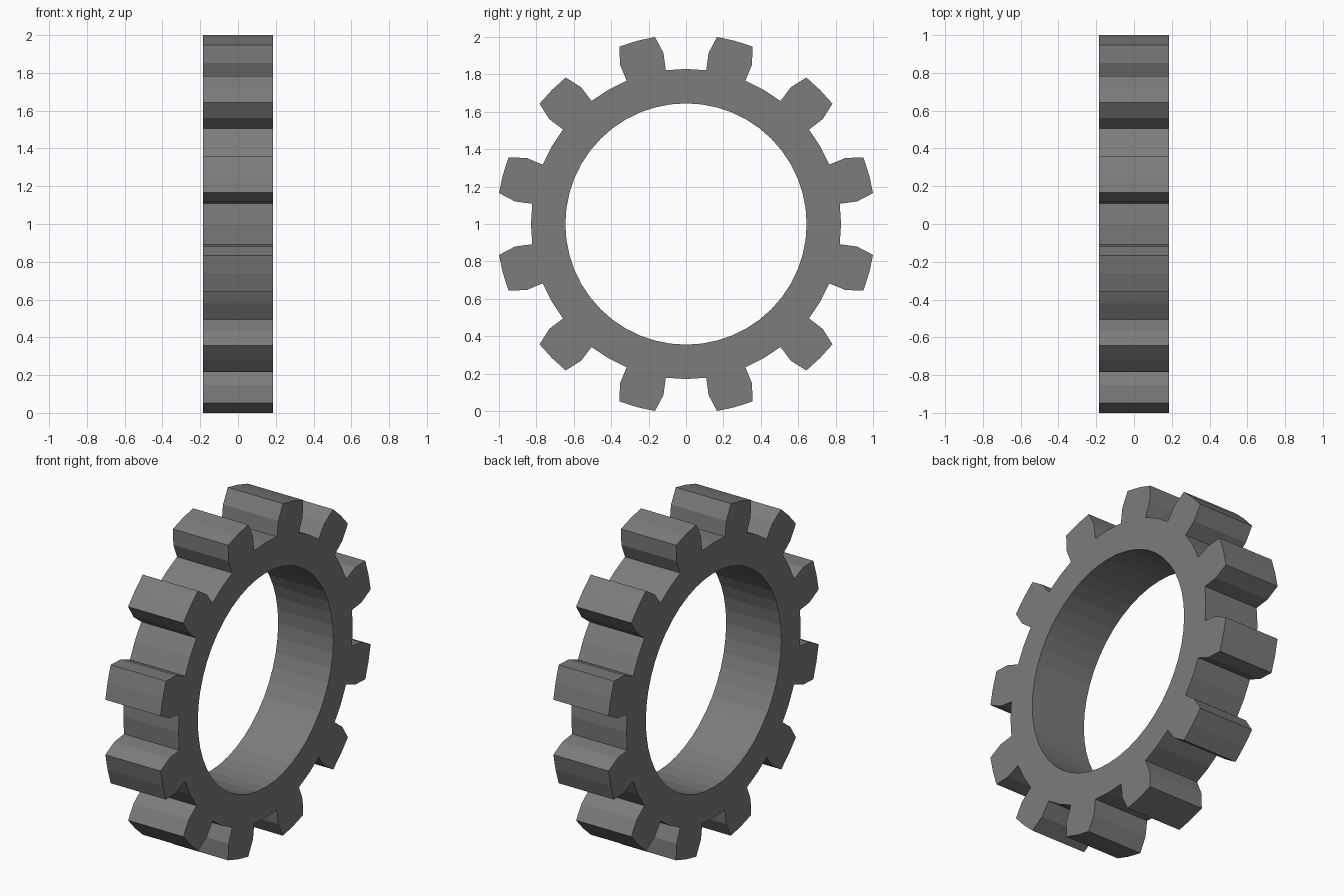
import bpy, bmesh
from math import sin, cos, radians

if "Cube" in bpy.data.objects:
    bpy.data.objects.remove(bpy.data.objects["Cube"])

TEETH = 12
R_TIP, R_PITCH, R_ROOT, R_BORE = 1.0135, 0.9214, 0.829, 0.645
HALF_W = 0.184
TAPER = 1.9          # degrees each flank leans in at the tip
STEP = 7.5           # degrees between neighbouring profile points

bm = bmesh.new()


def vert(r, deg, x):
    a = radians(deg)
    return bm.verts.new((x, r * sin(a), 1 + r * cos(a)))


def side(x):
    """Flat gear outline on one side: bore to root ring plus the teeth."""
    n = TEETH * 4
    start = 7.5
    bore = [vert(R_BORE, start + i * STEP, x) for i in range(n)]
    root = [vert(R_ROOT, start + i * STEP, x) for i in range(n)]
    for i in range(n):
        j = (i + 1) % n
        bm.faces.new((bore[i], root[i], root[j], bore[j]))
    # Each tooth spans two steps, each valley two more
    for k in range(TEETH):
        low = root[k * 4:k * 4 + 3]
        first = start + k * 30
        mid = [vert(R_PITCH, first + i * STEP, x) for i in range(3)]
        tip = [vert(R_TIP, first + i * STEP + TAPER * (1 - i), x)
               for i in range(3)]
        for a, b in ((low, mid), (mid, tip)):
            for i in range(2):
                bm.faces.new((a[i], b[i], b[i + 1], a[i + 1]))


# One side, extruded across the width
side(-HALF_W)
ext = bmesh.ops.extrude_face_region(bm, geom=bm.faces[:], use_keep_orig=True)
moved = [g for g in ext["geom"] if isinstance(g, bmesh.types.BMVert)]
bmesh.ops.translate(bm, verts=moved, vec=(2 * HALF_W, 0, 0))
bmesh.ops.recalc_face_normals(bm, faces=bm.faces[:])

mesh = bpy.data.meshes.new("gear_ring")
bm.to_mesh(mesh)
bm.free()
gear = bpy.data.objects.new("gear_ring", mesh)
bpy.context.collection.objects.link(gear)

# Dark grey metal
metal = bpy.data.materials.new("dark_grey")
metal.diffuse_color = (0.2, 0.2, 0.2, 1)
metal.use_nodes = True
metal.node_tree.nodes["Principled BSDF"].inputs["Base Color"].default_value = metal.diffuse_color
mesh.materials.append(metal)
